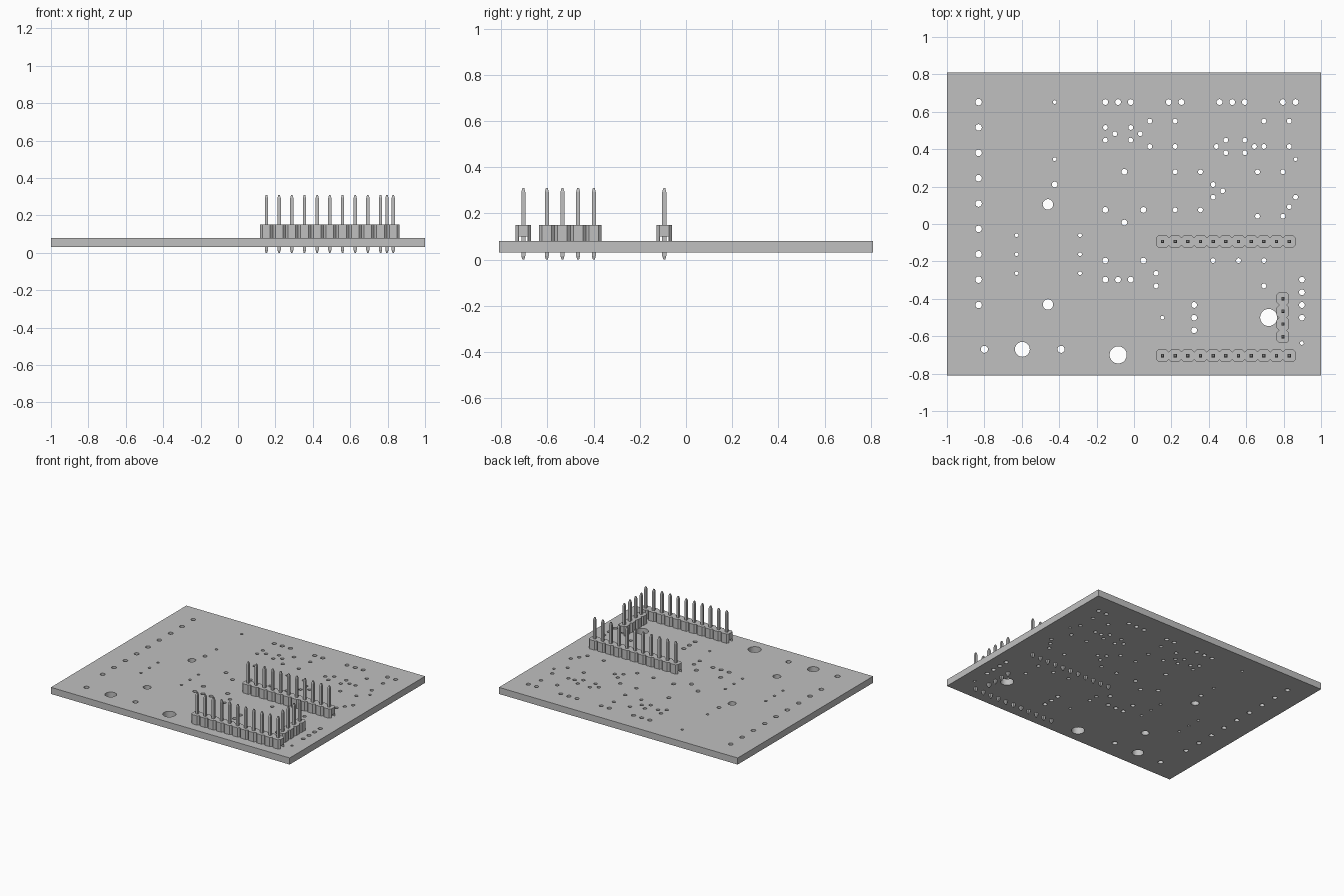
import bpy
import bmesh
import math

if "Cube" in bpy.data.objects:
    bpy.data.objects.remove(bpy.data.objects["Cube"], do_unlink=True)

# Shared grey finish
grey = bpy.data.materials.new("plain_grey")
grey.use_nodes = True
grey.diffuse_color = (0.53, 0.53, 0.53, 1)
grey.node_tree.nodes["Principled BSDF"].inputs["Base Color"].default_value = grey.diffuse_color

PITCH = 0.0678                      # pin spacing; holes sit on half of it
BOARD_BOTTOM, BOARD_TOP = 0.03, 0.08


def grid(column, row):
    """Position of a half-pitch grid point, counted from the first pin."""
    return 0.152 + column * PITCH / 2, -0.094 + row * PITCH / 2


def add_object(name, mesh, location=(0, 0, 0), turn=0):
    obj = bpy.data.objects.new(name, mesh)
    bpy.context.collection.objects.link(obj)
    obj.location = location
    obj.rotation_euler.z = turn
    mesh.materials.clear()
    mesh.materials.append(grey)
    return obj


def mesh_from(bm, name):
    bmesh.ops.recalc_face_normals(bm, faces=bm.faces)
    mesh = bpy.data.meshes.new(name)
    bm.to_mesh(mesh)
    bm.free()
    return mesh


def loft(bm, sections):
    """Skin equal-length loops of points and cap both ends."""
    loops = [[bm.verts.new(p) for p in section] for section in sections]
    for low, high in zip(loops, loops[1:]):
        for k in range(len(low)):
            n = (k + 1) % len(low)
            bm.faces.new((low[k], low[n], high[n], high[k]))
    bm.faces.new(loops[0][::-1])
    bm.faces.new(loops[-1])


def prism(bm, outline, bottom, top):
    loft(bm, [[(x, y, z) for x, y in outline] for z in (bottom, top)])


# Drill pattern: for each hole size, grid row -> grid columns
wide_holes = {
    22: (-9, -7, -5, 1, 3, 9, 11, 13, 19, 21),
    11: (-6,),
    9: (-17,),
    5: (-9, -3),
    3: (-6,),
    -3: (-9, -3),
    -6: (-9, -7, -5, 22),
    -8: (22,),
    -10: (5, 22),
    -12: (5, 22),
    -14: (5,),
}
medium_holes = {
    19: (-2, 2, 16, 20),
    18: (-9, -5),
    17: (-7.5, -3.5),
    16: (-9, -5, 10, 13),
    15: (-2, 2, 8.5, 14.5, 16, 20),
    14: (10, 13),
    11: (2, 6, 15, 19),
    9: (8,),
    8: (9.5,),
    7: (8, 21),
    5.5: (20,),
    5: (2, 6),
    4: (15, 19),
    -3: (8, 12, 16),
    -5: (-1,),
    -7: (-1, 16),
}
small_holes = {
    22: (-17,),
    13: (-17, 21),
    1: (-23, -13),
    -2: (-23, -13),
    -5: (-23, -13),
    -12: (0,),
    -16: (22,),
}
holes = []
for radius, pattern in ((0.0155, wide_holes), (0.013, medium_holes), (0.01, small_holes)):
    for row, columns in pattern.items():
        holes += [(*grid(column, row), radius) for column in columns]

# Column of holes along the right edge of the board
holes += [(*grid(-29, row), 0.0175) for row in range(-10, 23, 4)]

# Mounting holes
holes += [(0.72, -0.5, 0.046), (-0.085, -0.7, 0.046), (-0.597, -0.67, 0.04),
          (-0.46, 0.105, 0.028), (-0.46, -0.43, 0.028),
          (-0.8, -0.67, 0.019), (-0.39, -0.67, 0.019)]

# Pin headers: name, first pin, pin count, direction
headers = [("rear_header", grid(0, 0), 11, 0),
           ("front_header", grid(0, -18), 11, 0),
           ("side_header", grid(19, -15), 4, math.pi / 2)]
for name, (x, y), count, turn in headers:
    holes += [(x + k * PITCH * math.cos(turn), y + k * PITCH * math.sin(turn), 0.0134)
              for k in range(count)]

# Board: a filled flat outline with every hole as an inner loop
curve = bpy.data.curves.new("board_outline", "CURVE")
curve.dimensions = "2D"
curve.fill_mode = "BOTH"
curve.extrude = (BOARD_TOP - BOARD_BOTTOM) / 2


def add_loop(points):
    spline = curve.splines.new("POLY")
    spline.points.add(len(points) - 1)
    for point, (x, y) in zip(spline.points, points):
        point.co = (x, y, 0, 1)
    spline.use_cyclic_u = True


SIDES = 20
add_loop([(-1, -0.81), (1, -0.81), (1, 0.81), (-1, 0.81)])
for x, y, radius in holes:
    angles = [math.tau * k / SIDES for k in range(SIDES)]
    add_loop([(x + radius * math.cos(a), y + radius * math.sin(a)) for a in angles])

outline = bpy.data.objects.new("board_outline", curve)
bpy.context.collection.objects.link(outline)
flat = outline.evaluated_get(bpy.context.evaluated_depsgraph_get())
bm = bmesh.new()
bm.from_mesh(bpy.data.meshes.new_from_object(flat))
bmesh.ops.remove_doubles(bm, verts=bm.verts, dist=0.0001)
bpy.data.objects.remove(outline, do_unlink=True)
board = add_object("board", mesh_from(bm, "board"), (0, 0, (BOARD_BOTTOM + BOARD_TOP) / 2))
bpy.context.view_layer.objects.active = board
board.select_set(True)
bpy.ops.object.shade_smooth_by_angle(angle=math.radians(30))
board.select_set(False)

# Headers: notched housing with a channel underneath, and tapered square pins
HALF, NOTCH, CHANNEL = PITCH / 2, 0.0135, 0.019


def notched_edge(count):
    edge = [(-HALF, HALF - NOTCH)]
    for k in range(count):
        x = k * PITCH
        edge += [(x - HALF + NOTCH, HALF), (x + HALF - NOTCH, HALF), (x + HALF, HALF - NOTCH)]
    return edge


for name, (x, y), count, turn in headers:
    edge = notched_edge(count)
    bm = bmesh.new()
    prism(bm, edge + [(px, -py) for px, py in reversed(edge)], 0.1, 0.15)
    for side in (-1, 1):
        foot = edge + [(edge[-1][0], CHANNEL), (edge[0][0], CHANNEL)]
        prism(bm, [(px, py * side) for px, py in foot], BOARD_TOP, 0.1)
    add_object(name + "_housing", mesh_from(bm, name + "_housing"), (x, y, 0), turn)

    bm = bmesh.new()
    for k in range(count):
        sections = []
        for z, r in ((0, 0.004), (0.016, 0.0088), (0.292, 0.0088), (0.31, 0.004)):
            sections.append([(k * PITCH + sx * r, sy * r, z)
                             for sx, sy in ((-1, -1), (1, -1), (1, 1), (-1, 1))])
        loft(bm, sections)
    add_object(name + "_pins", mesh_from(bm, name + "_pins"), (x, y, 0), turn)
